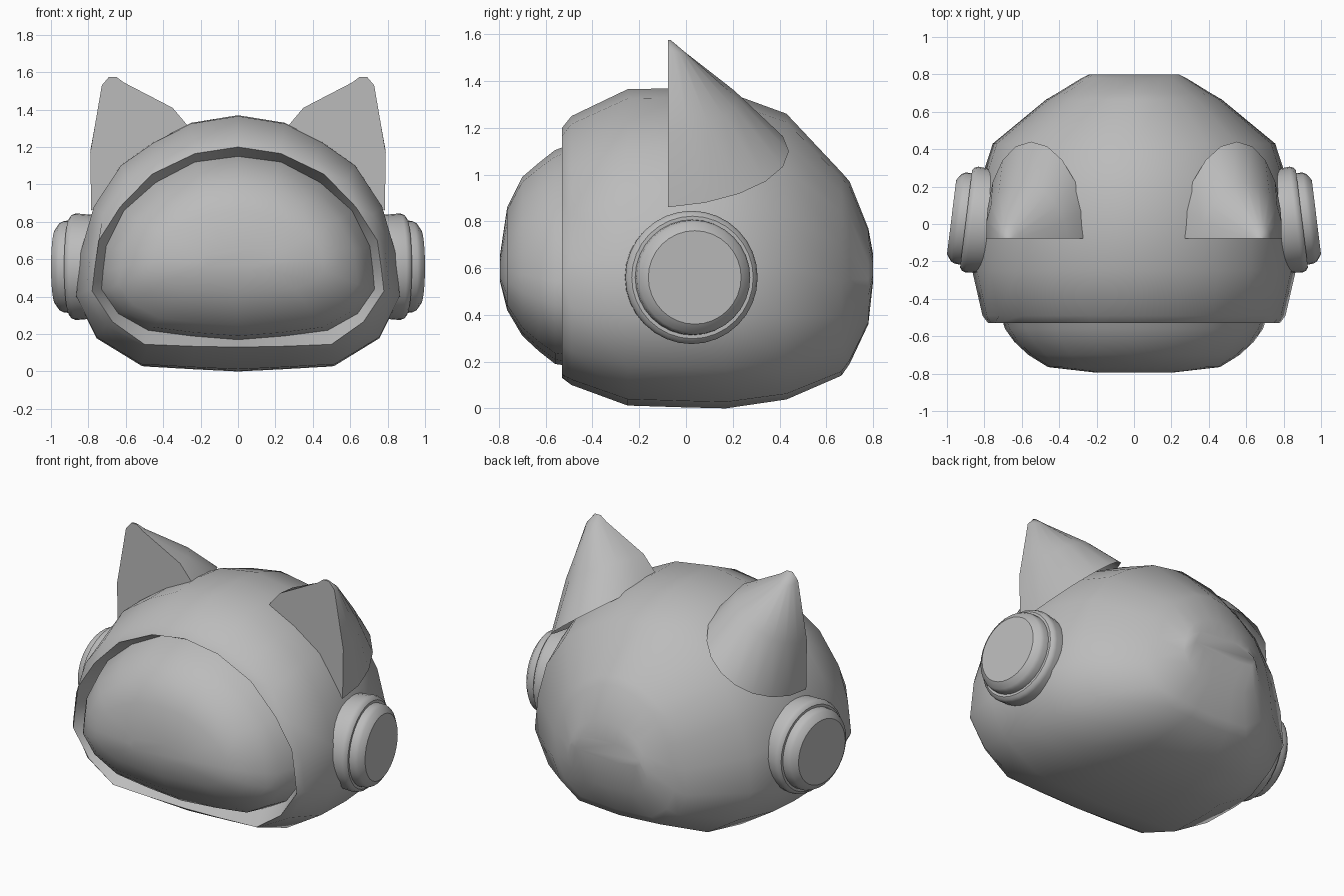
import bpy, bmesh, math
from mathutils import Vector, Matrix

if "Cube" in bpy.data.objects:
    bpy.data.objects.remove(bpy.data.objects["Cube"])

grey = bpy.data.materials.new("plain grey")
grey.diffuse_color = (0.5, 0.5, 0.5, 1)
grey.use_nodes = True
grey.node_tree.nodes["Principled BSDF"].inputs["Base Color"].default_value = grey.diffuse_color


def make(name, rows, closed=True, cap_start=False, cap_end=False, extra=None, angle=40):
    """Skin a list of equal-length point rows into one object."""
    bm = bmesh.new()
    vr = [[bm.verts.new(p) for p in r] for r in rows]
    n = len(rows[0])
    for a, b in zip(vr, vr[1:]):
        for i in range(n if closed else n - 1):
            j = (i + 1) % n
            bm.faces.new((a[i], a[j], b[j], b[i]))
    if cap_start:
        bm.faces.new(vr[0])
    if cap_end:
        bm.faces.new(vr[-1])
    if extra:
        extra(bm, vr)
    bmesh.ops.recalc_face_normals(bm, faces=bm.faces)
    me = bpy.data.meshes.new(name)
    bm.to_mesh(me)
    bm.free()
    me.materials.append(grey)
    ob = bpy.data.objects.new(name, me)
    bpy.context.collection.objects.link(ob)
    bpy.ops.object.select_all(action='DESELECT')
    ob.select_set(True)
    bpy.context.view_layer.objects.active = ob
    bpy.ops.object.shade_smooth_by_angle(angle=math.radians(angle))
    return ob


def ring(half, y, width=None, top=None, bottom=None):
    """Mirror a half outline in x and fit it to a width and height."""
    w0, t0, b0 = max(p[0] for p in half), half[0][1], half[-1][1]
    width, top, bottom = width or w0, top or t0, b0 if bottom is None else bottom
    fit = [(x * width / w0, bottom + (z - b0) * (top - bottom) / (t0 - b0)) for x, z in half]
    return [(x, y, z) for x, z in fit] + [(-x, y, z) for x, z in fit[-2:0:-1]]


# Half outlines, top centre to bottom centre
body = [(0, 1.365), (.25, 1.325), (.45, 1.225), (.63, 1.10), (.775, .88), (.845, .64),
        (.87, .40), (.76, .18), (.52, .035), (.25, .02), (0, .008)]
opening = [(0, 1.20), (.23, 1.165), (.46, 1.055), (.63, .88), (.745, .70), (.765, .56),
           (.78, .43), (.67, .265), (.50, .145), (.25, .135), (0, .13)]
inner = [(0, 1.15), (.23, 1.12), (.44, 1.01), (.61, .86), (.705, .67), (.72, .55),
         (.73, .44), (.64, .31), (.48, .22), (.25, .19), (0, .17)]

# Helmet shell with its front lip
shell = [ring(inner, -.43), ring(opening, -.53),
         ring(body, -.49, .81, 1.25, .10), ring(body, -.25, .865, 1.365, .012),
         ring(body, .0, .865, 1.37, .004), ring(body, .17, .84, 1.355, .0),
         ring(body, .43, .755, 1.26, .038), ring(body, .665, .47, 1.01, .14),
         ring(body, .70, .41, .97, .19), ring(body, .78, .28, .77, .36),
         ring(body, .80, .24, .66, .54)]
make("helmet_shell", shell, cap_end=True)

# Bulging visor
visor = [ring(inner, -.43), ring(inner, -.56, .69, 1.105, .19),
         ring(inner, -.63, .64, 1.05, .245), ring(inner, -.70, .565, .99, .31),
         ring(inner, -.765, .46, .86, .42), ring(inner, -.795, .2, .66, .54)]
make("visor", visor, cap_end=True, angle=60)

# Ears: (inner edge x z, outer edge x z, back ridge x y z) from tip to base
EAR = [((.65, 1.575), (.69, 1.575), (.67, -.065, 1.575)),
       ((.61, 1.545), (.728, 1.53), (.675, .0, 1.52)),
       ((.35, 1.41), (.79, 1.17), (.60, .22, 1.325)),
       ((.24, 1.28), (.785, .86), (.55, .44, 1.10))]


def ear_rows(side):
    rows = []
    for (ix, iz), (ox, oz), back in EAR:
        a, b = Vector((ix, -.078, iz)), Vector((ox, -.078, oz))
        mid = (a + b) / 2
        arc = [mid + (a - mid) * math.cos(t) + (Vector(back) - mid) * math.sin(t)
               for t in (math.pi * k / 10 for k in range(11))]
        rows.append([(p.x * side, p.y, p.z) for p in arc])
    return rows


def ear_front(bm, vr):
    for a, b in zip(vr, vr[1:]):
        bm.faces.new((a[0], a[-1], b[-1], b[0]))
    bm.faces.new(vr[0])


# Ear cup turned around its own axis, slightly angled to the back
CUP = [(.275, -.13), (.285, -.01), (.278, .01), (.262, .022), (.247, .022),
       (.245, .055), (.235, .075), (.20, .10)]


def cup_rows(side):
    axis = Vector((.565, .07, 0)).normalized()
    u, v = Vector((0, 0, 1)).cross(axis), Vector((0, 0, 1))
    centre = Vector((.876, .025, .56))
    rows = []
    for r, h in CUP:
        pts = [centre + axis * h + (u * math.cos(t) + v * math.sin(t)) * r
               for t in (2 * math.pi * k / 32 for k in range(32))]
        rows.append([(p.x * side, p.y, p.z) for p in pts])
    return rows


for side, word in ((1, "right"), (-1, "left")):
    make("ear_" + word, ear_rows(side), closed=False, extra=ear_front, angle=50)
    make("ear_cup_" + word, cup_rows(side), cap_start=True, cap_end=True, angle=35)
